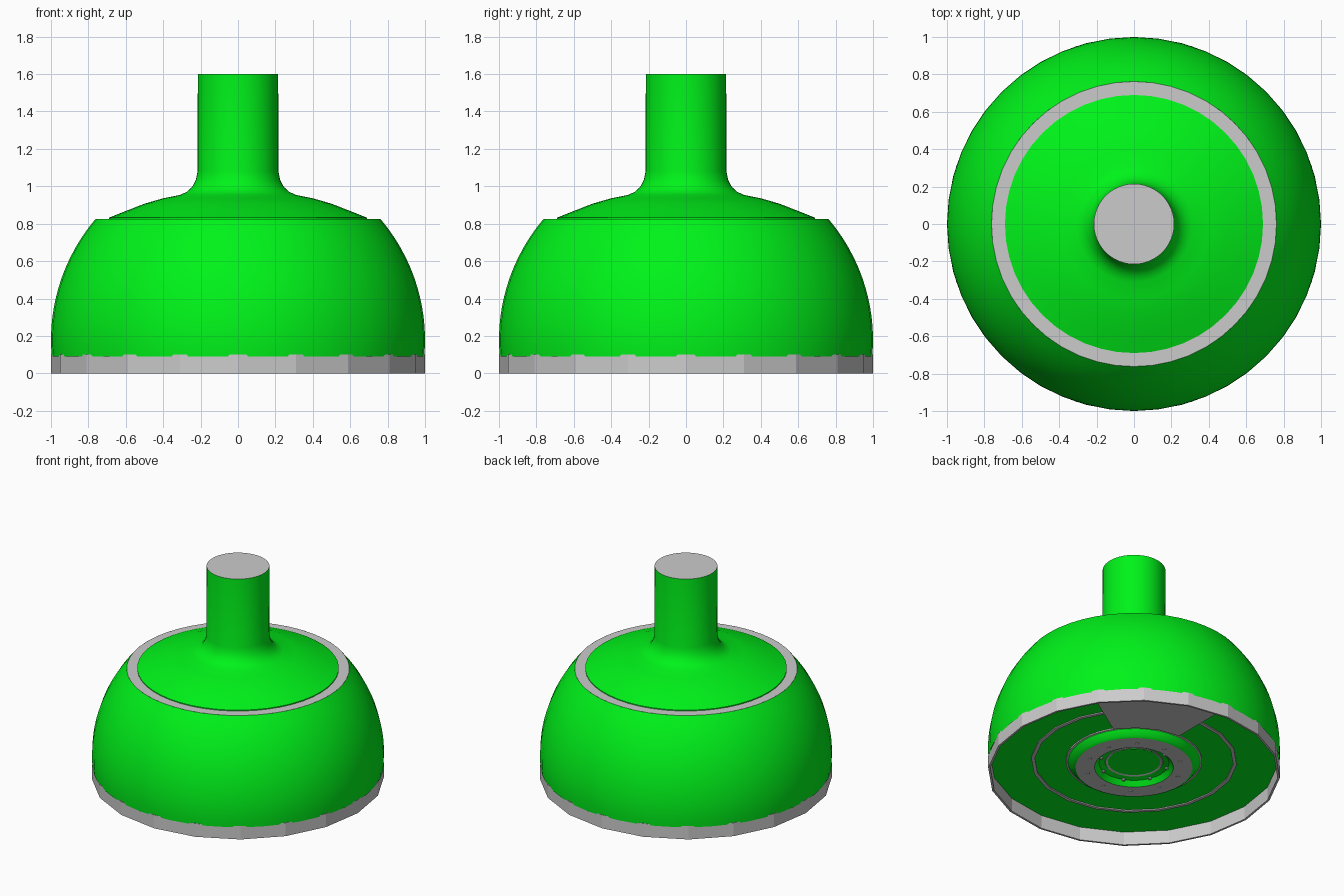
import bpy, bmesh, math

if "Cube" in bpy.data.objects:
    bpy.data.objects.remove(bpy.data.objects["Cube"])

GREEN = bpy.data.materials.new("bright_green")
GREEN.diffuse_color = (0.0, 0.9, 0.01, 1)
GREEN.use_nodes = True
GREEN.node_tree.nodes["Principled BSDF"].inputs["Base Color"].default_value = GREEN.diffuse_color


def finish(name, bm, mat=None, smooth=True):
    bmesh.ops.remove_doubles(bm, verts=bm.verts, dist=1e-5)
    me = bpy.data.meshes.new(name)
    bm.to_mesh(me)
    bm.free()
    ob = bpy.data.objects.new(name, me)
    bpy.context.collection.objects.link(ob)
    if mat:
        me.materials.append(mat)
    if smooth:
        bpy.ops.object.select_all(action='DESELECT')
        ob.select_set(True)
        bpy.context.view_layer.objects.active = ob
        bpy.ops.object.shade_smooth_by_angle(angle=math.radians(30))
    return ob


def lathe(name, profile, sides=48, mat=None, smooth=True, start=0, sweep=360):
    """Revolve (radius, z) points; upward profiles face outwards."""
    bm = bmesh.new()
    rows = []
    for i in range(sides + 1):
        a = math.radians(start + sweep * i / sides)
        rows.append([bm.verts.new((r * math.cos(a), r * math.sin(a), z))
                     for r, z in profile])
    for p, q in zip(rows, rows[1:]):
        for j in range(len(profile) - 1):
            ids = [p[j], q[j], q[j + 1], p[j + 1]]
            if profile[j][0] == 0:
                ids = [p[j], q[j + 1], p[j + 1]]
            elif profile[j + 1][0] == 0:
                ids = [p[j], q[j], p[j + 1]]
            bm.faces.new(ids)
    if sweep < 360:
        bm.faces.new(rows[0])
        bm.faces.new(rows[-1][::-1])
    return finish(name, bm, mat, smooth)


def studs(name, count, radius, size, z0, z1):
    bm = bmesh.new()
    for i in range(count):
        a = 2 * math.pi * (i + 0.5) / count
        ret = bmesh.ops.create_cone(bm, cap_ends=True, segments=8, radius1=size,
                                    radius2=size, depth=z1 - z0)
        bmesh.ops.translate(bm, verts=ret["verts"],
                            vec=(radius * math.cos(a), radius * math.sin(a), (z0 + z1) / 2))
    return finish(name, bm, None, False)


# Low-poly base band, open underneath
lathe("base_band", [(0.985, 0.1), (0.985, 0), (1, 0), (1, 0.1), (0.985, 0.1)], 20, smooth=False)

# Round outer shell
shell = [(0.995, 0.09), (0.999, 0.14)]
for i in range(13):
    z = 0.2 + (0.825 - 0.2) * i / 12
    shell.append((math.sqrt(1 - (z - 0.18) ** 2) - 0.002 * i / 12, z))
lathe("outer_shell", shell, 48, GREEN)

# Flat ledge around the top
lathe("top_ledge", [(0.762, 0.825), (0.69, 0.825), (0.69, 0.815)], 48)

# Sloping crown flowing into the stem
lathe("crown_and_stem", [(0.69, 0.82), (0.69, 0.832), (0.6, 0.868), (0.5, 0.907), (0.4, 0.936),
                         (0.31, 0.954), (0.275, 0.97), (0.245, 0.997), (0.225, 1.035),
                         (0.216, 1.08), (0.215, 1.6)], 48, GREEN)
lathe("stem_cap", [(0.215, 1.6), (0, 1.6)], 48)

# Recessed underside
lathe("underside", [(0.46, 0.1), (0.99, 0.1)], 20, GREEN)
lathe("underside_ring", [(0.68, 0.1), (0.68, 0.092), (0.705, 0.092), (0.705, 0.1)], 20)

# Hub with bolted flange
lathe("hub_side", [(0.4, 0.045), (0.42, 0.055), (0.445, 0.09), (0.47, 0.1)], 40, GREEN)
lathe("hub_trim", [(0.455, 0.1), (0.455, 0.09), (0.467, 0.09), (0.467, 0.1)], 40)
lathe("flange", [(0.27, 0.045), (0.4, 0.045)], 40)
lathe("hub_well", [(0.19, 0.09), (0.24, 0.08), (0.27, 0.045)], 40, GREEN)
lathe("hub_center_trim", [(0.178, 0.09), (0.195, 0.085), (0.2, 0.09)], 40)
lathe("hub_center", [(0, 0.088), (0.18, 0.088)], 40, GREEN)
studs("flange_bolts", 10, 0.325, 0.013, 0.04, 0.055)
studs("well_bolts", 8, 0.235, 0.011, 0.07, 0.09)

# Wedge plate between hub and band
lathe("wedge_plate", [(0.48, 0.1), (0.48, 0.08), (0.97, 0.08), (0.97, 0.1)], 3,
      smooth=False, start=33, sweep=57)
